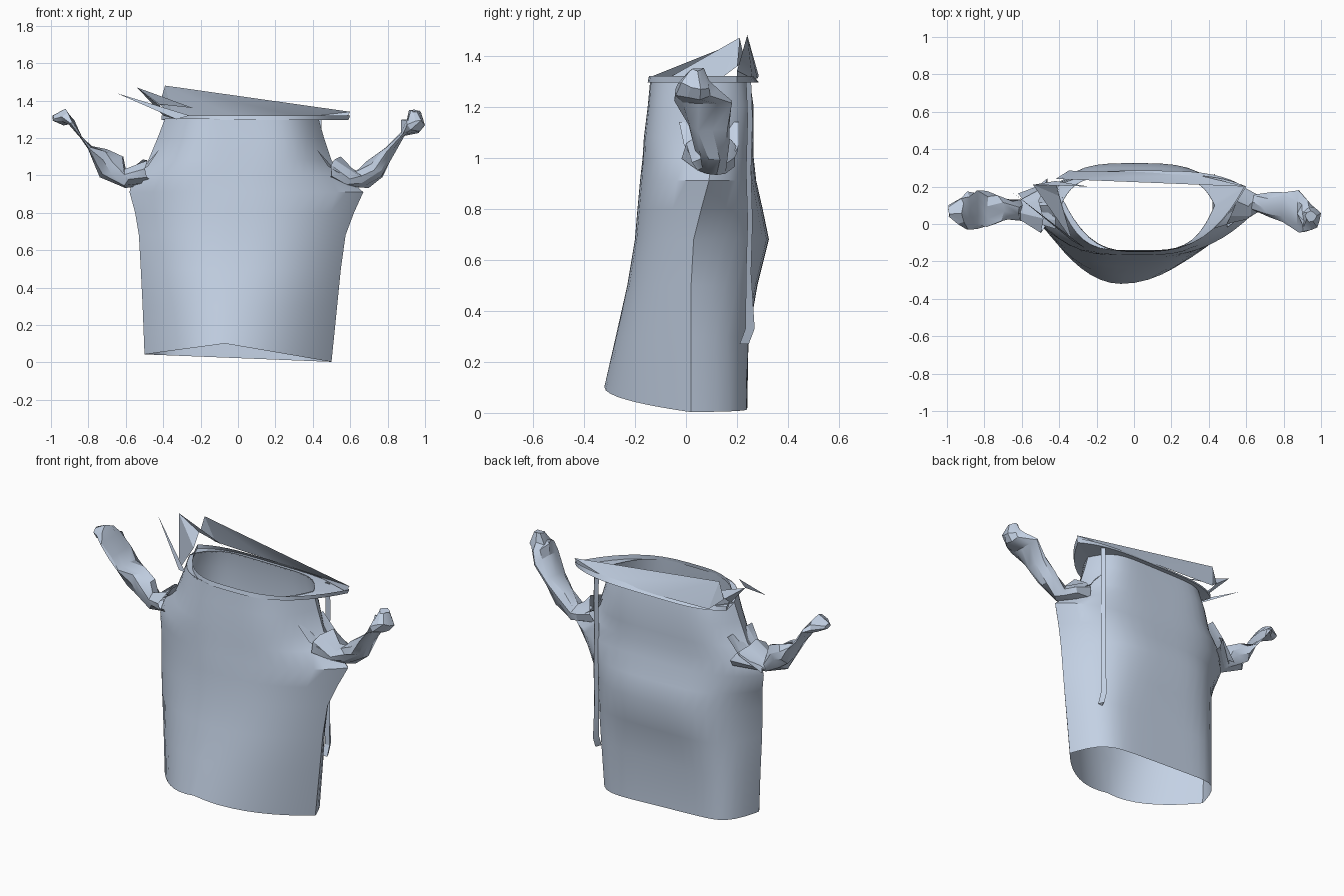
import bpy, math, random
from mathutils import Vector
random.seed(4)

cloth = bpy.data.materials.new("cloth")
cloth.diffuse_color = (0.55, 0.64, 0.78, 1)


def make(name, verts, faces, angle=35):
    me = bpy.data.meshes.new(name)
    me.from_pydata([tuple(v) for v in verts], [], faces)
    me.update()
    me.materials.append(cloth)
    ob = bpy.data.objects.new(name, me)
    bpy.context.collection.objects.link(ob)
    bpy.ops.object.select_all(action='DESELECT')
    ob.select_set(True)
    bpy.context.view_layer.objects.active = ob
    bpy.ops.object.shade_smooth_by_angle(angle=math.radians(angle))
    return ob


def loft(name, rings, cap=False, angle=35):
    n = len(rings[0])
    verts = [p for r in rings for p in r]
    faces = []
    for k in range(len(rings) - 1):
        for i in range(n):
            j = (i + 1) % n
            faces.append((k*n + i, k*n + j, k*n + n + j, k*n + n + i))
    if cap:
        faces.append(tuple((len(rings) - 1)*n + i for i in range(n)))
    return make(name, verts, faces, angle)


N = 24  # points on each of the front and back halves


def body_ring(z, xl, xr, xc, yf, ys, yb, pf, pb, hem=False):
    ring = []
    for i in range(2 * N):
        a = math.pi * i / N
        t = -math.cos(a)
        front = i <= N
        x = xc + t * ((xr - xc) if t > 0 else (xc - xl))
        y_end, p = (yf, pf) if front else (yb, pb)
        y = ys + (y_end - ys) * (1 - abs(t) ** p)
        dz = 0
        if hem:
            dz = -0.02 * x / 0.5 + (0.075 * (1 - abs(t)) if front else 0)
        ring.append(Vector((x, y, z + dz)))
    return ring


# Garment body: z, left, right, centre, front y, side y, back y, front and back roundness
levels = [
    (0.023, -0.50, 0.50, -0.07, -0.32, 0.02, 0.24, 2.0, 8),
    (0.30, -0.51, 0.53, -0.05, -0.275, 0.02, 0.245, 2.3, 7),
    (0.50, -0.52, 0.55, -0.02, -0.23, 0.02, 0.28, 2.5, 5),
    (0.68, -0.53, 0.575, 0.0, -0.20, 0.03, 0.325, 2.6, 3.6),
    (0.80, -0.55, 0.62, 0.0, -0.19, 0.06, 0.30, 2.6, 3.6),
    (0.91, -0.58, 0.67, 0.0, -0.18, 0.09, 0.275, 2.7, 3.6),
    (1.00, -0.56, 0.57, 0.0, -0.17, 0.10, 0.265, 3.2, 4),
    (1.08, -0.48, 0.50, 0.02, -0.165, 0.10, 0.265, 3.8, 5),
    (1.20, -0.43, 0.46, 0.02, -0.15, 0.10, 0.265, 4, 6),
    (1.305, -0.39, 0.43, 0.02, -0.14, 0.10, 0.25, 4.2, 6),
]
loft("garment_body", [body_ring(*l, hem=(k == 0)) for k, l in enumerate(levels)])


def sleeve(name, stations, n=9):
    # station: x, z, half thickness, centre y, half width
    rings = []
    for k, (x, z, h, y, w) in enumerate(stations):
        a, b = stations[max(k - 1, 0)], stations[min(k + 1, len(stations) - 1)]
        d = Vector((b[0] - a[0], 0, b[1] - a[1])).normalized()
        nrm = Vector((-d.z, 0, d.x))
        ring = []
        for i in range(n):
            t = 2 * math.pi * (i + 0.5 * (k % 2)) / n
            s = random.uniform(0.72, 1.12)
            p = Vector((x, y, z)) + nrm * h * s * math.sin(t)
            p.y += w * random.uniform(0.85, 1.08) * math.cos(t)
            p += d * random.uniform(-0.3, 0.3) * h
            ring.append(p)
        rings.append(ring)
    return loft(name, rings, cap=True, angle=28)


# Crumpled sleeves
sleeve("right_sleeve", [
    (0.50, 1.03, 0.08, 0.10, 0.12), (0.60, 0.98, 0.055, 0.11, 0.09),
    (0.66, 0.98, 0.06, 0.11, 0.055), (0.74, 1.04, 0.06, 0.10, 0.07),
    (0.81, 1.13, 0.035, 0.09, 0.09), (0.88, 1.22, 0.014, 0.07, 0.11),
    (0.925, 1.265, 0.055, 0.04, 0.08), (0.95, 1.29, 0.06, 0.03, 0.06),
    (0.945, 1.345, 0.03, 0.04, 0.03)])
sleeve("left_sleeve", [
    (-0.48, 1.02, 0.07, 0.10, 0.15), (-0.60, 0.98, 0.05, 0.07, 0.06),
    (-0.67, 1.04, 0.08, 0.08, 0.06), (-0.73, 1.09, 0.06, 0.08, 0.08),
    (-0.79, 1.145, 0.015, 0.08, 0.10), (-0.84, 1.205, 0.006, 0.07, 0.11),
    (-0.89, 1.28, 0.02, 0.07, 0.10), (-0.93, 1.31, 0.045, 0.07, 0.08),
    (-0.99, 1.305, 0.015, 0.07, 0.03)])


# Shoulder folds gathered where each sleeve joins the body
def fold(name, s):
    verts, faces = [], []
    for k in range(6):
        a = -0.9 + 0.36 * k
        out = 0.02 * (k % 2)
        verts += [(s * 0.42, 0.09 + 0.13 * a, 1.14),
                  (s * (0.48 + out), 0.10 + 0.12 * a, 1.05),
                  (s * (0.60 + out), 0.10 + 0.07 * a, 0.98 - out)]
    for k in range(5):
        for j in range(2):
            i = 3 * k + j
            faces.append((i, i + 1, i + 4, i + 3))
    make(name, verts, faces, 20)


fold("right_shoulder_fold", 1)
fold("left_shoulder_fold", -1)

# Neck band, drawn out to a point at the right back
band = [body_ring(1.30, -0.39, 0.43, 0.02, -0.142, 0.10, 0.25, 4.2, 6),
        body_ring(1.295, -0.41, 0.59, 0.02, -0.15, 0.20, 0.285, 3, 4),
        body_ring(1.32, -0.41, 0.60, 0.02, -0.145, 0.20, 0.265, 3, 4)]
loft("neck_band", band)

# Stiff raised collar along the back
make("back_collar", [(-0.39, 0.24, 1.48), (0.60, 0.20, 1.34), (0.58, 0.20, 1.30),
                     (0.35, 0.26, 1.31), (0.0, 0.28, 1.31), (-0.35, 0.285, 1.32),
                     (-0.42, 0.24, 1.38)],
     [(0, 1, 3), (1, 2, 3), (0, 3, 4), (0, 4, 5), (0, 5, 6)], 20)

# Pointed collar spikes at the left
make("collar_spikes", [(-0.65, 0.17, 1.44), (-0.33, -0.09, 1.30), (-0.26, -0.13, 1.32),
                       (-0.54, 0.21, 1.47), (-0.40, 0.15, 1.32), (-0.24, 0.20, 1.36),
                       (-0.42, 0.23, 1.38)],
     [(0, 1, 2), (3, 1, 4), (3, 4, 6), (3, 6, 5)], 20)

# Loose seam strip down the right back corner
strip = []
for k, z in enumerate([0.27, 0.33, 0.55, 0.75, 0.95, 1.15, 1.30]):
    y = 0.228 + 0.017 * min(k, 1) + 0.006 * (k % 2)
    w = 0.018 if k < 2 else 0.010
    strip.append([Vector((0.43 + dx * 0.016, y + dy * w, z))
                  for dx, dy in ((-1, -1), (1, -1), (0, 1))])
loft("side_seam_strip", strip, angle=20)
